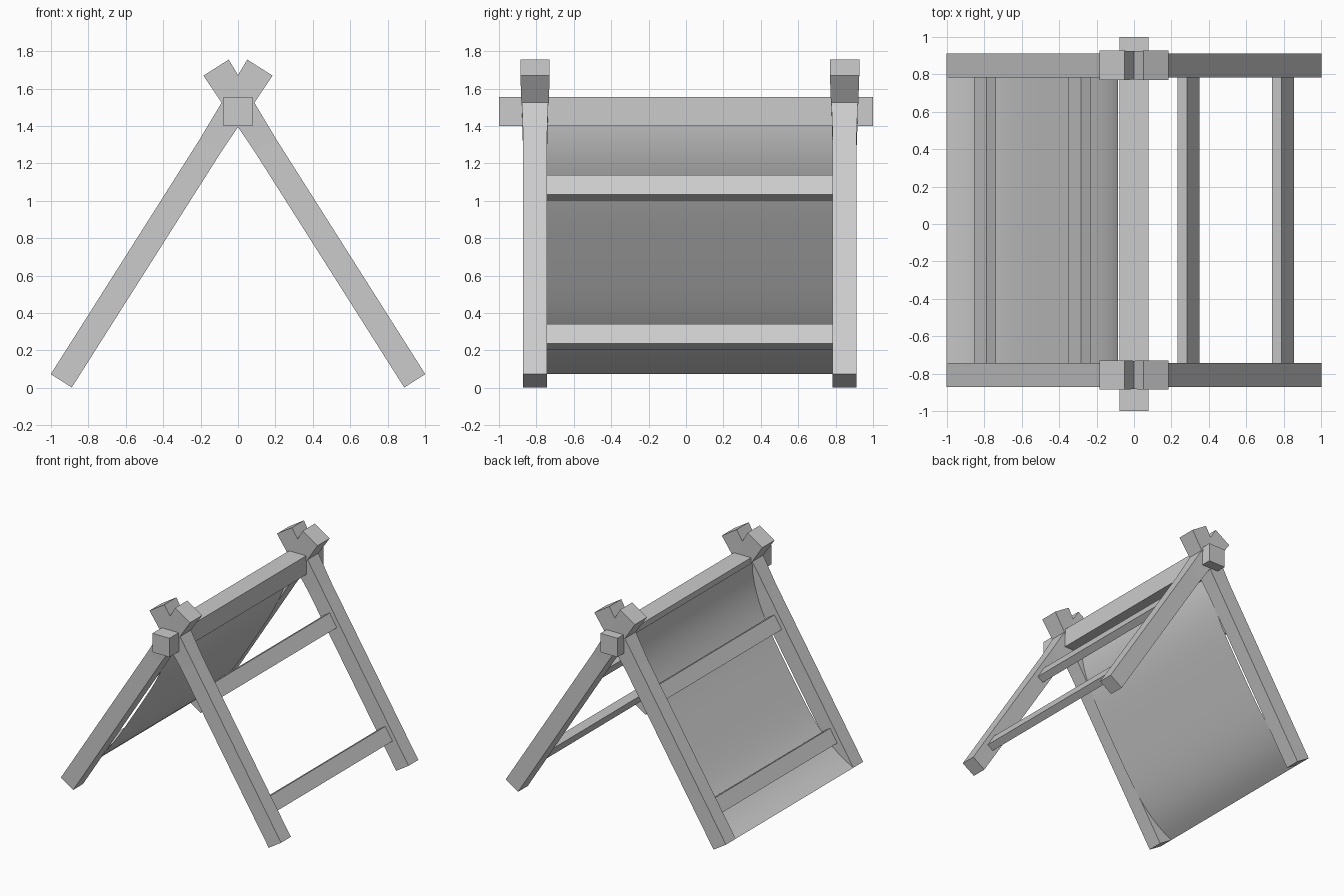
import bpy, bmesh
from mathutils import Vector

if "Cube" in bpy.data.objects:
    bpy.data.objects.remove(bpy.data.objects["Cube"])

grey = bpy.data.materials.new("light grey")
grey.diffuse_color = (0.6, 0.6, 0.6, 1)
grey.use_nodes = True
grey.node_tree.nodes["Principled BSDF"].inputs["Base Color"].default_value = grey.diffuse_color

# Left frame axis: foot centre, direction up the leg, direction into the frame
FOOT = Vector((-0.945, 0, 0.0375))
UP = Vector((1.0625, 0, 1.675)).normalized()
IN = Vector((UP.z, 0, -UP.x))
LEG_Y = (-0.807, 0.848)
INNER_Y = (-0.744, 0.785)


def finish(name, bm, side=1):
    """Mirror in x when side is -1, fix normals and make the object."""
    for v in bm.verts:
        v.co.x *= side
    bmesh.ops.recalc_face_normals(bm, faces=bm.faces)
    mesh = bpy.data.meshes.new(name)
    bm.to_mesh(mesh)
    bm.free()
    mesh.materials.append(grey)
    ob = bpy.data.objects.new(name, mesh)
    bpy.context.collection.objects.link(ob)
    return ob


def loft(name, sections, y, side):
    """Rectangular beam along the leg axis; sections are (t, depth, width in y)."""
    bm = bmesh.new()
    rings = []
    for t, d, w in sections:
        c = FOOT + UP * t + Vector((0, y, 0))
        rings.append([bm.verts.new(c + IN * (a * d / 2) + Vector((0, b * w / 2, 0)))
                      for a, b in ((-1, -1), (1, -1), (1, 1), (-1, 1))])
    for r, s in zip(rings, rings[1:]):
        for i in range(4):
            j = (i + 1) % 4
            bm.faces.new((r[i], r[j], s[j], s[i]))
    bm.faces.new(rings[0])
    bm.faces.new(rings[-1])
    return finish(name, bm, side)


for side, label in ((1, "left"), (-1, "right")):
    # Crossing legs, flared at the top
    for y, end in zip(LEG_Y, ("front", "back")):
        loft(f"{label}_{end}_leg",
             ((0, 0.133, 0.127), (1.488, 0.133, 0.127), (1.983, 0.16, 0.157)), y, side)
    # Two crossbars between the legs
    mid, span = sum(INNER_Y) / 2, INNER_Y[1] - INNER_Y[0]
    for t, level in ((0.278, "lower"), (1.222, "upper")):
        loft(f"{label}_{level}_crossbar",
             ((t - 0.0615, 0.061, span), (t + 0.0615, 0.061, span)), mid, side)

# Ridge beam
bm = bmesh.new()
bmesh.ops.create_cube(bm, size=1)
for v in bm.verts:
    v.co = Vector((v.co.x * 0.155, v.co.y * 2, v.co.z * 0.155 + 1.478))
finish("ridge_beam", bm)

# Sagging canvas on the left frame, from the feet to the ridge
bm = bmesh.new()
LENGTH, STEPS = 1.71, 24
rows = []
for i in range(STEPS + 1):
    u = 2 * i / STEPS - 1
    sag = 0.15 * (1 - abs(u) ** 3.6)
    p = FOOT - IN * 0.0665 + UP * (LENGTH * i / STEPS) + IN * sag
    rows.append([bm.verts.new((p.x, y, p.z)) for y in INNER_Y])
for a, b in zip(rows, rows[1:]):
    bm.faces.new((a[0], a[1], b[1], b[0])).smooth = True
finish("canvas", bm)
